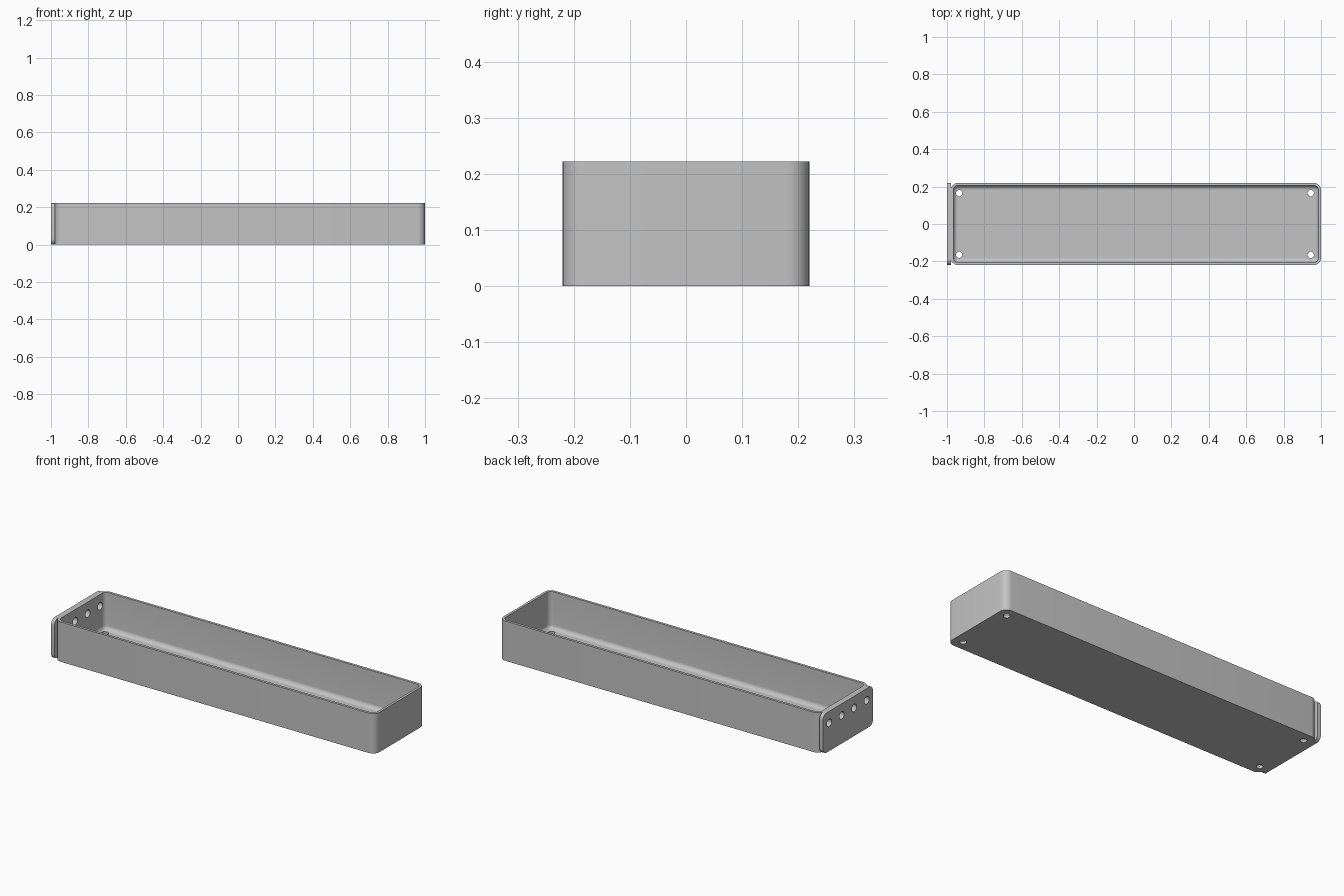
import bpy, bmesh, math
from mathutils import Vector

if "Cube" in bpy.data.objects:
    bpy.data.objects.remove(bpy.data.objects["Cube"], do_unlink=True)

# Main sizes
LEFT, RIGHT, HALF_Y, HEIGHT = -0.98, 1.0, 0.22, 0.222
WALL, FLOOR, CORNER, FILLET = 0.014, 0.014, 0.04, 0.024

grey = bpy.data.materials.new("plain grey")
grey.use_nodes = True
colour = (0.55, 0.55, 0.55, 1)
grey.diffuse_color = colour
grey.node_tree.nodes["Principled BSDF"].inputs["Base Color"].default_value = colour


def rounded_rect(half_u, half_v, radius, steps=8):
    """Outline of a rounded rectangle, counter-clockwise."""
    points = []
    for i, (su, sv) in enumerate([(1, 1), (-1, 1), (-1, -1), (1, -1)]):
        for k in range(steps + 1):
            a = math.pi / 2 * (i + k / steps)
            points.append((su * (half_u - radius) + radius * math.cos(a),
                           sv * (half_v - radius) + radius * math.sin(a)))
    return points


def loft(name, rings):
    """Skin a stack of equal rings and cap both ends."""
    bm = bmesh.new()
    loops = [[bm.verts.new(p) for p in ring] for ring in rings]
    for a, b in zip(loops, loops[1:]):
        for i in range(len(a)):
            j = (i + 1) % len(a)
            bm.faces.new((a[i], a[j], b[j], b[i]))
    bm.faces.new(loops[0])
    bm.faces.new(loops[-1])
    bmesh.ops.recalc_face_normals(bm, faces=bm.faces)
    mesh = bpy.data.meshes.new(name)
    bm.to_mesh(mesh)
    bm.free()
    mesh.materials.append(grey)
    obj = bpy.data.objects.new(name, mesh)
    bpy.context.collection.objects.link(obj)
    return obj


def hole_cutter(centre, axis, radius):
    """Short rod used to drill a hole."""
    bpy.ops.mesh.primitive_cylinder_add(vertices=32, radius=radius, depth=0.12, location=centre)
    rod = bpy.context.object
    rod.name = "hole_cutter"
    rod.hide_render = True
    rod.rotation_euler = Vector(axis).to_track_quat("Z", "Y").to_euler()
    rod.data.materials.append(grey)
    return rod


def drill(obj, cutters):
    bpy.ops.object.select_all(action="DESELECT")
    bpy.context.view_layer.objects.active = obj
    obj.select_set(True)
    for rod in cutters:
        mod = obj.modifiers.new("hole", "BOOLEAN")
        mod.operation, mod.solver, mod.object = "DIFFERENCE", "EXACT", rod
        bpy.ops.object.modifier_apply(modifier=mod.name)
    bpy.ops.object.shade_smooth_by_angle(angle=math.radians(30))


# Open tray: outer wall, rim, inner wall, then a fillet down to the floor
mid_x, half_x = (LEFT + RIGHT) / 2, (RIGHT - LEFT) / 2
profile = [(0, 0), (0, HEIGHT), (WALL, HEIGHT)]
for k in range(9):
    a = math.pi / 2 * k / 8
    profile.append((WALL + FILLET * (1 - math.cos(a)),
                    FLOOR + FILLET * (1 - math.sin(a))))
tray = loft("tray", [
    [(mid_x + u, v, z) for u, v in rounded_rect(half_x - inset, HALF_Y - inset, CORNER - inset)]
    for inset, z in profile])

# End plate standing against the right-hand end of the tray
plate = loft("end_plate", [
    [(x, u, HEIGHT / 2 + v) for u, v in rounded_rect(HALF_Y, HEIGHT / 2, 0.03)]
    for x in (-1.0, LEFT + 0.001)])

# Four holes across the end, four screw holes in the floor
end_holes = [hole_cutter((LEFT, y, 0.157), (1, 0, 0), 0.021)
             for y in (-0.165, -0.055, 0.055, 0.165)]
floor_holes = [hole_cutter((x, y, 0), (0, 0, 1), 0.017)
               for x in (-0.935, 0.945) for y in (-0.165, 0.165)]
bpy.context.view_layer.update()
drill(tray, end_holes + floor_holes)
drill(plate, end_holes)

for rod in end_holes + floor_holes:
    bpy.data.objects.remove(rod, do_unlink=True)
